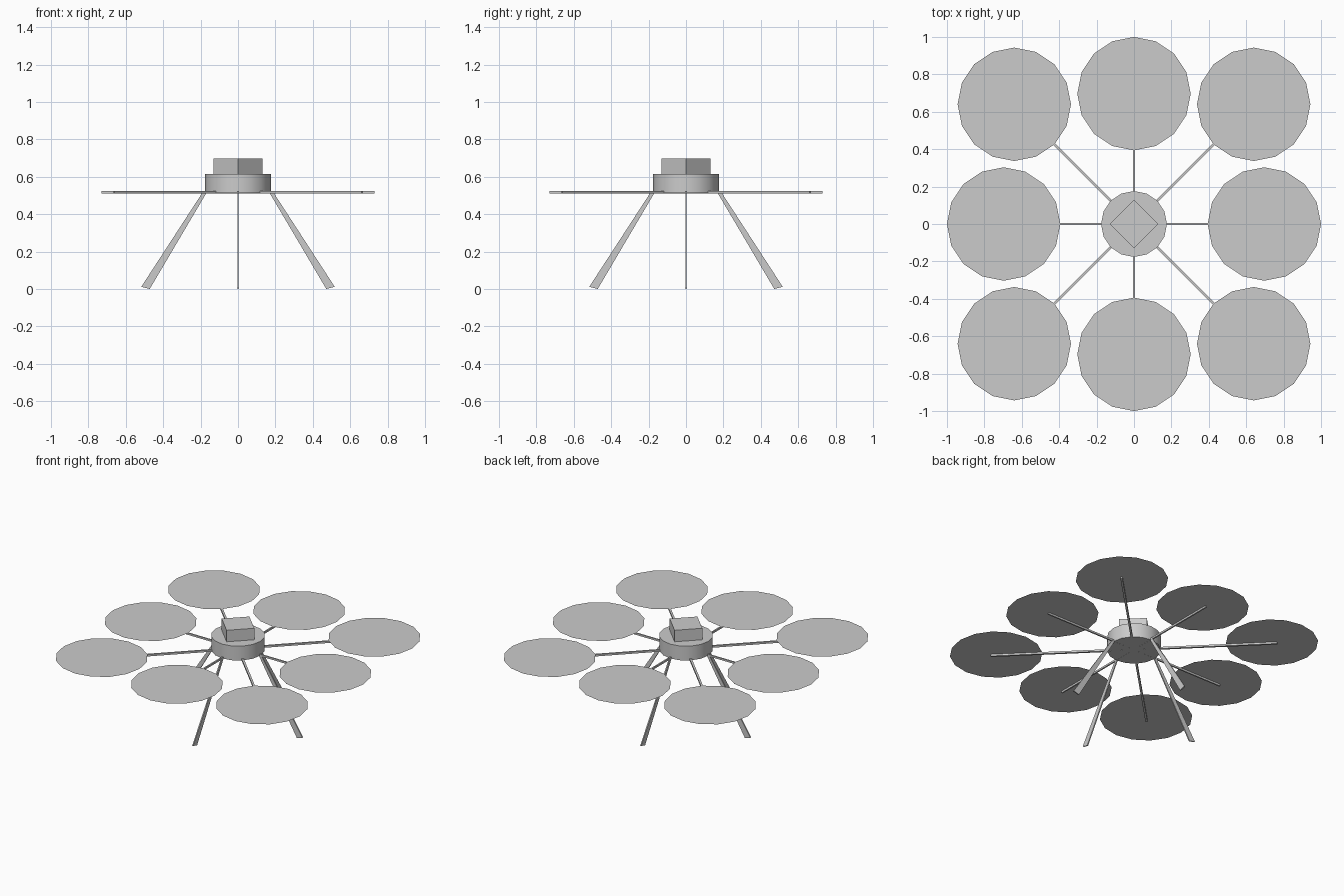
import bpy
import bmesh
import math
from mathutils import Matrix, Vector

cube = bpy.data.objects.get("Cube")
if cube:
    bpy.data.objects.remove(cube, do_unlink=True)

# One plain grey for the whole craft
GREY = (0.6, 0.6, 0.6, 1)
grey = bpy.data.materials.new("light grey")
grey.use_nodes = True
grey.diffuse_color = GREY
grey.node_tree.nodes["Principled BSDF"].inputs["Base Color"].default_value = GREY


def finish(bm, name, smooth=False):
    """Turn a bmesh into a coloured object."""
    bmesh.ops.recalc_face_normals(bm, faces=bm.faces)
    mesh = bpy.data.meshes.new(name)
    bm.to_mesh(mesh)
    bm.free()
    mesh.materials.append(grey)
    obj = bpy.data.objects.new(name, mesh)
    bpy.context.collection.objects.link(obj)
    if smooth:
        bpy.ops.object.select_all(action="DESELECT")
        obj.select_set(True)
        bpy.context.view_layer.objects.active = obj
        bpy.ops.object.shade_smooth_by_angle(angle=math.radians(35))
    return obj


def prism(name, sides, radius, bottom, top, smooth=False):
    """Upright prism with a corner on the x axis."""
    bm = bmesh.new()
    bmesh.ops.create_cone(bm, cap_ends=True, segments=sides, radius1=radius,
                          radius2=radius, depth=top - bottom,
                          matrix=Matrix.Translation((0, 0, (top + bottom) / 2)))
    return finish(bm, name, smooth)


def arm(name, angle, length, width):
    """Thin beam from the hub out past the rotor centre."""
    bm = bmesh.new()
    place = (Matrix.Rotation(angle, 4, "Z")
             @ Matrix.Translation((length / 2, 0, 0.518))
             @ Matrix.Diagonal((length, width, 0.013, 1)))
    bmesh.ops.create_cube(bm, size=1, matrix=place)
    finish(bm, name)


def rotor(name, angle, distance):
    """Flat rotor disc, a single sheet."""
    bm = bmesh.new()
    centre = Vector((distance * math.cos(angle), distance * math.sin(angle), 0.525))
    bmesh.ops.create_circle(bm, cap_ends=True, segments=16, radius=0.303,
                            matrix=Matrix.Translation(centre))
    disc = finish(bm, name)
    if disc.data.polygons[0].normal.z < 0:
        disc.data.flip_normals()


def leg(name, angle):
    """Thin blade that widens towards the ground."""
    outline = [(0.165, 0.52), (0.187, 0.52), (0.517, 0.012), (0.472, 0)]
    bm = bmesh.new()
    face = bm.faces.new([bm.verts.new((x, -0.004, z)) for x, z in outline])
    side = bmesh.ops.extrude_face_region(bm, geom=[face])["geom"]
    bmesh.ops.translate(bm, vec=(0, 0.008, 0),
                        verts=[v for v in side if isinstance(v, bmesh.types.BMVert)])
    bmesh.ops.rotate(bm, verts=bm.verts, matrix=Matrix.Rotation(angle, 3, "Z"))
    finish(bm, name)


# Hub and the box on top of it
prism("hub", 16, 0.176, 0.512, 0.615, smooth=True)
prism("top_box", 4, 0.13, 0.615, 0.698)

# Eight arms with rotors, diagonals reaching further out
for i in range(8):
    angle = i * math.pi / 4
    diagonal = i % 2 == 1
    arm(f"arm_{i + 1}", angle, 0.94 if diagonal else 0.73, 0.014 if diagonal else 0.01)
    rotor(f"rotor_{i + 1}", angle, 0.905 if diagonal else 0.697)

# Four landing legs
for i in range(4):
    leg(f"leg_{i + 1}", i * math.pi / 2)
